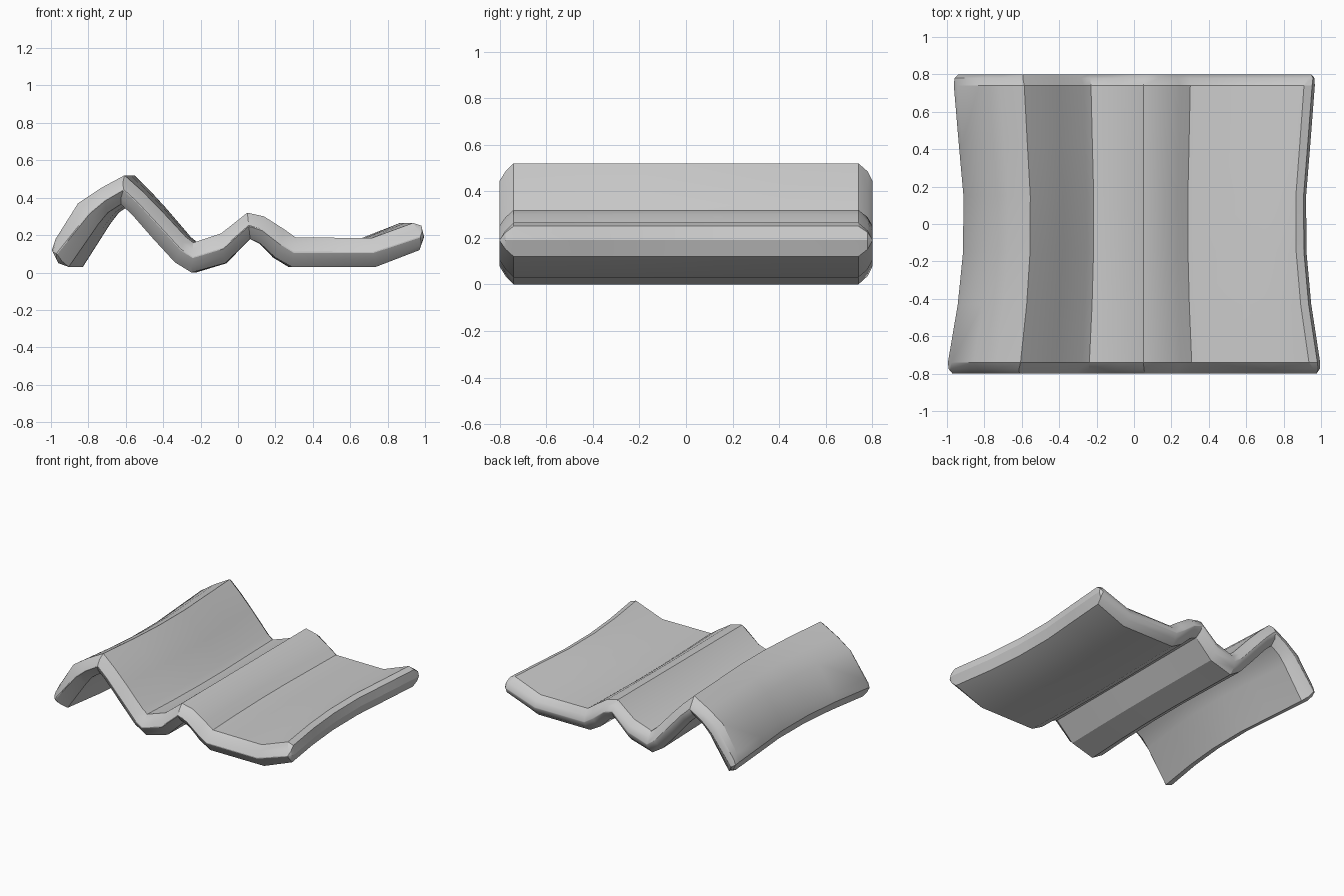
import bpy, bmesh

if "Cube" in bpy.data.objects:
    bpy.data.objects.remove(bpy.data.objects["Cube"])

# Cross-section of the wavy tile: matching points on upper and lower skin
upper = [(-.98, .18), (-.86, .37), (-.74, .45), (-.61, .52), (-.52, .44),
         (-.42, .34), (-.28, .19), (-.24, .16), (-.09, .21), (.05, .32),
         (.14, .30), (.25, .23), (.31, .187), (.72, .185), (.94, .265)]
lower = [(-.91, .03), (-.75, .26), (-.70, .32), (-.63, .365), (-.57, .31),
         (-.46, .185), (-.34, .055), (-.25, 0), (-.07, .05), (.065, .18),
         (.12, .155), (.20, .08), (.29, .03), (.74, .03), (.975, .12)]
right_cap = [(.985, .25), (1.0, .19)]
left_cap = [(-.965, .05), (-1.0, .12)]
N = len(upper)

# Centre line used to taper the section into the rounded ends
mid = [((a[0] + b[0]) / 2, (a[1] + b[1]) / 2) for a, b in zip(upper, lower)]
mid[0], mid[-1] = (-.98, .10), (.985, .19)

section = upper + right_cap + lower[::-1] + left_cap
centres = mid + [mid[-1]] * 2 + mid[::-1] + [mid[0]] * 2
M = len(section)

# Stations along y: (y, waist scale about x = 0.05, thickness)
stations = [(-.80, .99, .04), (-.775, 1.0, .55), (-.74, .995, 1),
            (-.43, .945, 1), (-.15, .918, 1), (.15, .916, 1), (.43, .94, 1),
            (.74, .965, 1), (.78, .97, .55), (.80, .96, .04)]

bm = bmesh.new()
rings = []
for y, waist, t in stations:
    ring = []
    for (x, z), (cx, cz) in zip(section, centres):
        px = cx + (x - cx) * t
        pz = cz + (z - cz) * t
        ring.append(bm.verts.new((.05 + (px - .05) * waist, y, pz)))
    rings.append(ring)

# Skin between stations
for a, b in zip(rings, rings[1:]):
    for i in range(M):
        j = (i + 1) % M
        bm.faces.new((a[i], a[j], b[j], b[i]))

# Close both ends with strips across the thickness
for r in (rings[0], rings[-1]):
    for i in range(N - 1):
        k = 2 * N + 1 - i
        bm.faces.new((r[i], r[i + 1], r[k - 1], r[k]))
    bm.faces.new(r[N - 1:N + 3])
    bm.faces.new((r[2 * N + 1], r[2 * N + 2], r[2 * N + 3], r[0]))

bmesh.ops.recalc_face_normals(bm, faces=bm.faces[:])
mesh = bpy.data.meshes.new("roof_tile")
bm.to_mesh(mesh)
bm.free()
tile = bpy.data.objects.new("roof_tile", mesh)
bpy.context.collection.objects.link(tile)

# Soft skin with crisp edges
bpy.context.view_layer.objects.active = tile
tile.select_set(True)
bpy.ops.object.shade_smooth_by_angle(angle=.5)
